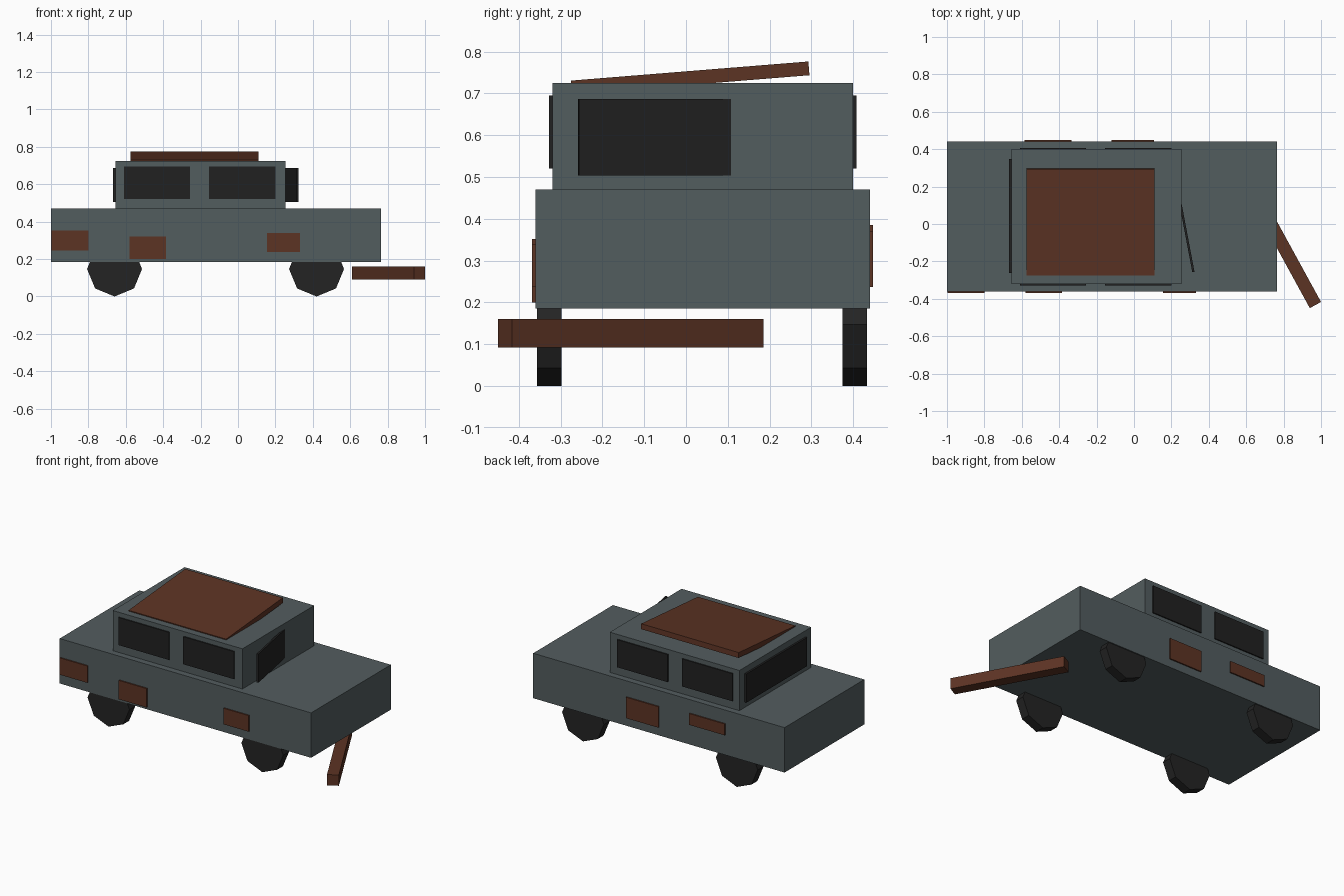
import bpy
from math import radians

if "Cube" in bpy.data.objects:
    bpy.data.objects.remove(bpy.data.objects["Cube"], do_unlink=True)


def material(name, rgb):
    mat = bpy.data.materials.new(name)
    mat.use_nodes = True
    color = (*rgb, 1.0)
    mat.diffuse_color = color
    bsdf = next(n for n in mat.node_tree.nodes if n.type == 'BSDF_PRINCIPLED')
    bsdf.inputs["Base Color"].default_value = color
    bsdf.inputs["Roughness"].default_value = 0.9
    return mat


PAINT = material("grey_paint", (0.086, 0.109, 0.114))
RUST = material("rust", (0.107, 0.033, 0.017))
GLASS = material("dark_glass", (0.015, 0.015, 0.015))
RUBBER = material("black_rubber", (0.017, 0.017, 0.017))


def finish(name, mat):
    obj = bpy.context.object
    obj.name = obj.data.name = name
    obj.data.materials.append(mat)
    return obj


def box(name, mat, center, size, rotation=(0, 0, 0)):
    bpy.ops.mesh.primitive_cube_add(size=1, location=center)
    obj = finish(name, mat)
    obj.scale = size
    bpy.ops.object.transform_apply(location=False, rotation=False, scale=True)
    obj.rotation_euler = [radians(a) for a in rotation]
    return obj


def span(name, mat, x, y, z):
    """Box given by its extents on each axis."""
    pairs = (x, y, z)
    return box(name, mat, [(a + b) / 2 for a, b in pairs], [b - a for a, b in pairs])


# Body and cabin
FRONT, BACK = -0.36, 0.44
span("body", PAINT, (-1, 0.765), (FRONT, BACK), (0.185, 0.47))
span("cabin", PAINT, (-0.655, 0.255), (-0.32, 0.4), (0.47, 0.725))

# Loose roof panel, lifted at the back
box("roof_panel", RUST, (-0.233, 0.01, 0.737), (0.685, 0.57, 0.033), (4.6, 0, 0))

# Paired windows on the front and back of the cabin
for side, y in (("front", -0.32), ("back", 0.4)):
    for end, x in (("right", -0.433), ("left", 0.022)):
        box(f"{side}_window_{end}", GLASS, (x, y, 0.608), (0.355, 0.015, 0.175))

# End windows, one hanging loose
box("end_window", GLASS, (-0.66, 0.043, 0.595), (0.015, 0.61, 0.182))
box("loose_end_window", GLASS, (0.261, 0.043, 0.595), (0.012, 0.61, 0.182), (0, 0, 10.7))

# Wheels: octagons standing on a corner
for side, y in (("front", -0.327), ("back", 0.404)):
    for end, x in (("right", -0.66), ("left", 0.42)):
        bpy.ops.mesh.primitive_cylinder_add(vertices=8, radius=0.147, depth=0.058,
                                            location=(x, y, 0.147),
                                            rotation=(radians(90), 0, 0))
        finish(f"{side}_wheel_{end}", RUBBER)

# Rust patches on both long sides
patches = (
    ("front", FRONT, (-0.997, -0.8), (0.245, 0.352)),
    ("front", FRONT, (-0.58, -0.385), (0.2, 0.32)),
    ("front", FRONT, (0.155, 0.332), (0.238, 0.34)),
    ("back", BACK, (-0.12, 0.108), (0.237, 0.37)),
    ("back", BACK, (-0.585, -0.335), (0.313, 0.385)),
)
for side, y, x, z in patches:
    span(f"{side}_rust_patch", RUST, x, (y - 0.008, y + 0.008), z)

# Fallen bumper
box("bumper", RUST, (0.805, -0.132, 0.126), (0.0685, 0.687, 0.068), (0, 0, 28.7))
